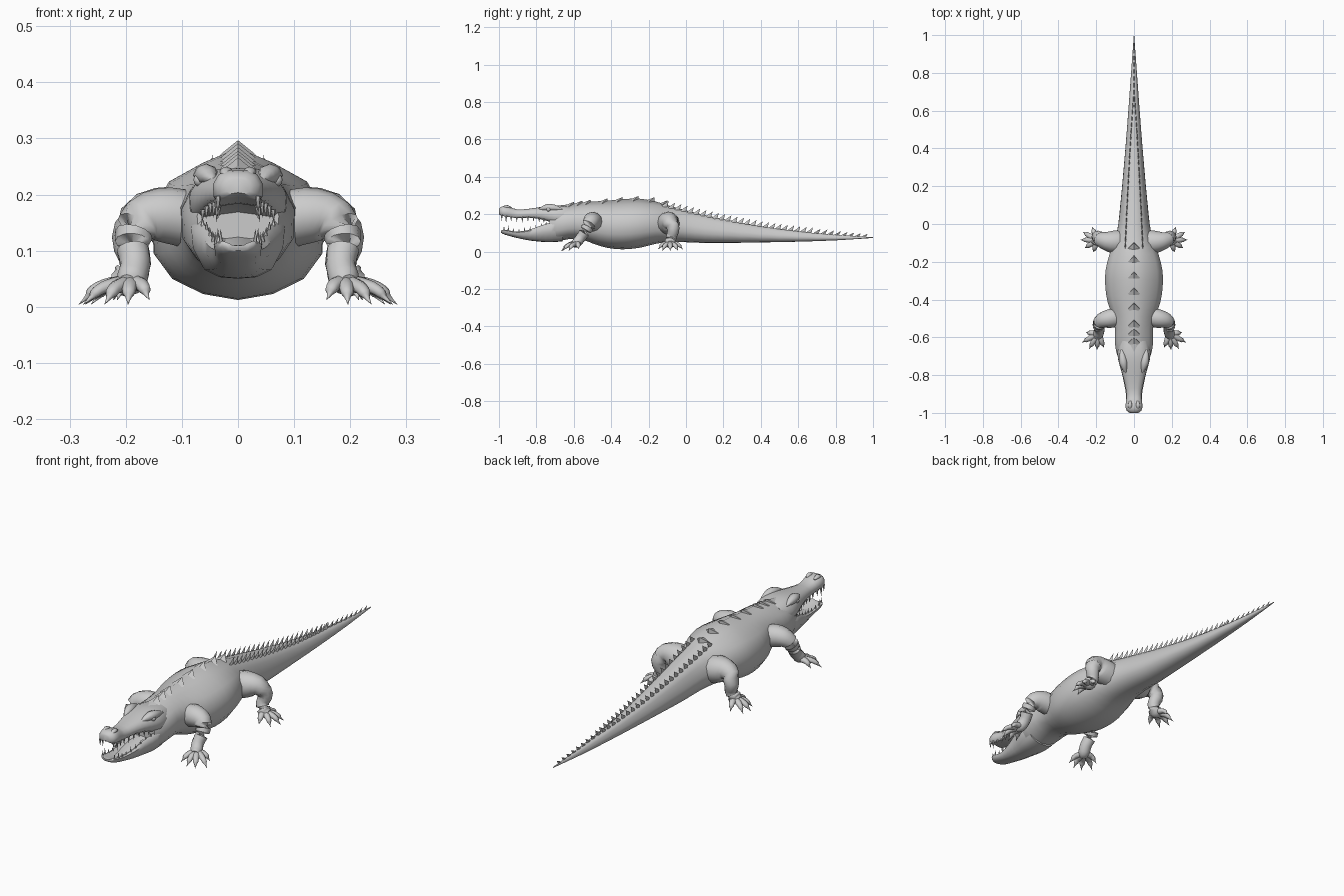
import bpy, bmesh, math
from mathutils import Vector

if "Cube" in bpy.data.objects:
    bpy.data.objects.remove(bpy.data.objects["Cube"])

skin = bpy.data.materials.new("grey skin")
skin.diffuse_color = (0.6, 0.6, 0.6, 1)
skin.use_nodes = True
skin.node_tree.nodes["Principled BSDF"].inputs["Base Color"].default_value = skin.diffuse_color


def finish(bm, name, angle=55):
    bmesh.ops.recalc_face_normals(bm, faces=bm.faces)
    me = bpy.data.meshes.new(name)
    bm.to_mesh(me)
    bm.free()
    me.materials.append(skin)
    ob = bpy.data.objects.new(name, me)
    bpy.context.collection.objects.link(ob)
    bpy.ops.object.select_all(action='DESELECT')
    ob.select_set(True)
    bpy.context.view_layer.objects.active = ob
    bpy.ops.object.shade_smooth_by_angle(angle=math.radians(angle))
    return ob


def refine(rows, n):
    """Catmull-Rom refinement of a list of tuples."""
    out = []
    for i in range(len(rows) - 1):
        p = [Vector(rows[max(0, min(len(rows) - 1, i + k))]) for k in (-1, 0, 1, 2)]
        for s in range(n):
            t = s / n
            out.append(0.5 * (2 * p[1] + (p[2] - p[0]) * t + (2 * p[0] - 5 * p[1] + 4 * p[2] - p[3]) * t * t
                              + (3 * p[1] - p[0] - 3 * p[2] + p[3]) * t ** 3))
    return out + [Vector(rows[-1])]


def skin_rings(bm, rings):
    vr = [[bm.verts.new(p) for p in r] for r in rings]
    n = len(vr[0])
    for a, b in zip(vr, vr[1:]):
        for i in range(n):
            bm.faces.new((a[i], a[(i + 1) % n], b[(i + 1) % n], b[i]))
    bm.faces.new(vr[0])
    bm.faces.new(vr[-1][::-1])


def section(row, half):
    """Closed ring from a half profile; row = y, half width, bottom, top."""
    y, w, zb, zt = row
    c, h = (zb + zt) / 2, (zt - zb) / 2
    full = half + [(-x, z) for x, z in half[-2:0:-1]]
    return [(x * w, y, c + z * h) for x, z in full]


def tube(bm, pts, n=8, flat=1.0, steps=3):
    """Tapered tube; pts = x, y, z, radius."""
    path = refine(pts, steps)
    rings = []
    for i, p in enumerate(path):
        t = (path[min(i + 1, len(path) - 1)] - path[max(i - 1, 0)]).to_3d().normalized()
        ref = Vector((0, 0, 1)) if abs(t.z) < 0.85 else Vector((0, 1, 0))
        u = t.cross(ref).normalized()
        v = u.cross(t)
        r = max(p[3], 0.0004)
        rings.append([p.to_3d() + r * (math.cos(a) * u + flat * math.sin(a) * v)
                      for a in (2 * math.pi * k / n for k in range(n))])
    skin_rings(bm, rings)


def spike(bm, base, tip, rx, ry, n=4):
    """Small pyramid with an elliptic base."""
    ring = [bm.verts.new((base[0] + rx * math.cos(a), base[1] + ry * math.sin(a), base[2]))
            for a in (2 * math.pi * k / n for k in range(n))]
    top = bm.verts.new(tip)
    for i in range(n):
        bm.faces.new((ring[i], ring[(i + 1) % n], top))
    bm.faces.new(ring[::-1])


# Body and tail
TORSO = [(0, 1), (.4, .8), (.78, .55), (.97, .15), (.95, -.4), (.75, -.72), (.4, -.92), (0, -1)]
TAIL = [(0, .94), (.45, .92), (.72, .55), (.95, .05), (.97, -.35), (.8, -.72), (.4, -.95), (0, -1)]
BODY = [(-.73, .075, .065, .235), (-.69, .093, .055, .245), (-.63, .104, .066, .252), (-.56, .103, .066, .262),
        (-.49, .116, .04, .268), (-.42, .142, .02, .272), (-.34, .156, .012, .28), (-.25, .156, .02, .283),
        (-.16, .134, .042, .268), (-.09, .106, .05, .248), (0, .086, .05, .225), (.1, .075, .046, .2),
        (.2, .065, .046, .178), (.4, .047, .049, .138), (.6, .031, .053, .11), (.8, .016, .06, .09), (1, .001, .073, .077)]


def blend(y):
    return max(0, min(1, (y + .2) / .25))


rows = refine(BODY, 2)
bm = bmesh.new()
skin_rings(bm, [section(r, [(a[0] + (b[0] - a[0]) * blend(r[0]), a[1] + (b[1] - a[1]) * blend(r[0]))
                            for a, b in zip(TORSO, TAIL)]) for r in rows])
finish(bm, "body")


def body_at(y):
    for a, b in zip(rows, rows[1:]):
        if a[0] <= y <= b[0]:
            return a.lerp(b, (y - a[0]) / (b[0] - a[0]))
    return rows[-1]


# Back scales along the spine
bm = bmesh.new()
for y in (-.63, -.585, -.54, -.45, -.37, -.285, -.2, -.13):
    z = body_at(y)[3]
    spike(bm, (0, y, z - .012), (0, y + .03, z + .014), .032, .034)
finish(bm, "back_scales", 20)

# Tail crest: two rows that merge into one
bm = bmesh.new()
for i in range(24):
    y = -.12 + i * .0335
    x = .046 * (1 - (y + .12) / .8) ** .8
    r = body_at(y)
    z = (r[2] + r[3]) / 2 + .88 * (r[3] - r[2]) / 2
    for s in (-1, 1):
        spike(bm, (s * x, y, z - .006), (s * x, y + .028, z + .027), .004, .019)
for i in range(8):
    y = .69 + i * .036
    z = body_at(y)[3]
    spike(bm, (0, y, z - .006), (0, y + .03, z + .022 - i * .001), .004, .018)
finish(bm, "tail_crest", 20)

# Upper head and snout
HEAD = [(0, 1), (.4, .97), (.75, .72), (.97, .1), (.95, -.6), (.75, -.95), (.4, -.85), (0, -.75)]
UPPER = [(-.62, .08, .14, .24), (-.68, .09, .145, .247), (-.73, .083, .158, .245), (-.78, .068, .172, .238),
         (-.84, .052, .18, .229), (-.9, .041, .178, .225), (-.94, .044, .182, .238), (-.97, .046, .187, .244),
         (-.99, .038, .192, .238), (-1, .022, .2, .228)]
upper = refine(UPPER, 2)
bm = bmesh.new()
skin_rings(bm, [section(r, HEAD) for r in upper])
finish(bm, "upper_head")

# Lower jaw with a hollowed top
JAW = [(0, .3), (.45, .4), (.78, .95), (.97, .7), (.93, 0), (.7, -.7), (.38, -.95), (0, -1)]
LOWER = [(-.66, .088, .055, .165), (-.72, .086, .05, .158), (-.78, .069, .053, .14), (-.84, .055, .06, .118),
         (-.9, .044, .072, .108), (-.95, .044, .085, .114), (-.975, .038, .093, .118), (-.988, .022, .1, .114)]
lower = refine(LOWER, 2)
bm = bmesh.new()
skin_rings(bm, [section(r, JAW) for r in lower])
finish(bm, "lower_jaw")

# Tongue
bm = bmesh.new()
tube(bm, [(0, -.7, .115, .045), (0, -.78, .105, .038), (0, -.86, .094, .028), (0, -.92, .094, .012)], 8, .3)
finish(bm, "tongue")


# Teeth
def jaw_row(rows, y):
    return min(rows, key=lambda r: abs(r[0] - y))


bm = bmesh.new()
for i, y in enumerate((-.985, -.962, -.935, -.905, -.875, -.845, -.815, -.785, -.76)):
    big = (.026, .034, .022, .02, .028, .022, .018, .016, .013)[i]
    u, l = jaw_row(upper, y), jaw_row(lower, y + .012)
    for s in (-1, 1):
        x = s * u[1] * .82
        spike(bm, (x, y, u[2] + .008), (x * 1.02, y, u[2] - big), .0055, .0065, 6)
        x = s * l[1] * .8
        spike(bm, (x, y + .012, l[3] - .008), (x * 1.02, y + .012, l[3] + big * .8), .005, .006, 6)
finish(bm, "teeth", 40)

# Brows, eyes and nostrils
for s, side in ((-1, "left"), (1, "right")):
    bm = bmesh.new()
    tube(bm, [(s * .066, -.66, .226, .004), (s * .061, -.705, .234, .019), (s * .054, -.745, .235, .02),
              (s * .043, -.79, .225, .004)], 8, .9)
    finish(bm, side + "_brow")
    bm = bmesh.new()
    bmesh.ops.create_uvsphere(bm, u_segments=10, v_segments=6, radius=.012)
    bmesh.ops.translate(bm, verts=bm.verts, vec=(s * .068, -.735, .226))
    finish(bm, side + "_eye")
    bm = bmesh.new()
    tube(bm, [(s * .02, -.935, .235, .004), (s * .021, -.96, .24, .012), (s * .02, -.985, .232, .004)], 8, .8)
    finish(bm, side + "_nostril")

# Legs and clawed feet: path, ankle, toe tips
LEGS = {
    "front": ([(.07, -.49, .15, .05), (.125, -.5, .163, .05), (.172, -.512, .155, .04), (.188, -.535, .115, .031),
               (.183, -.562, .075, .027), (.19, -.585, .048, .027), (.197, -.605, .04, .018)],
              (.19, -.58, .045),
              [(.158, -.655, .012), (.196, -.668, .004), (.238, -.662, .004), (.276, -.628, .004), (.256, -.575, .012)]),
    "hind": ([(.05, -.09, .14, .058), (.11, -.095, .155, .06), (.165, -.085, .16, .044), (.192, -.068, .12, .033),
              (.183, -.078, .078, .028), (.2, -.085, .048, .03), (.222, -.085, .04, .018)],
             (.195, -.085, .046),
             [(.215, -.15, .012), (.262, -.128, .004), (.284, -.084, .004), (.272, -.042, .004), (.222, -.016, .012)]),
}
for name, (path, ankle, tips) in LEGS.items():
    for s, side in ((-1, "left"), (1, "right")):
        bm = bmesh.new()
        tube(bm, [(s * x, y, z, r) for x, y, z, r in path], 12)
        finish(bm, f"{side}_{name}_leg")
        bm = bmesh.new()
        a = Vector((s * ankle[0], ankle[1], ankle[2]))
        for tip in tips:
            t = Vector((s * tip[0], tip[1], tip[2]))
            pts = []
            for f, lift, r in ((0, 0, .016), (.35, .008, .016), (.6, .013, .013), (.76, .01, .011), (.82, .006, .006), (1, 0, 0)):
                p = a.lerp(t, f)
                pts.append((p.x, p.y, p.z + lift, r))
            tube(bm, pts, 8, .85, 2)
        finish(bm, f"{side}_{name}_foot")
